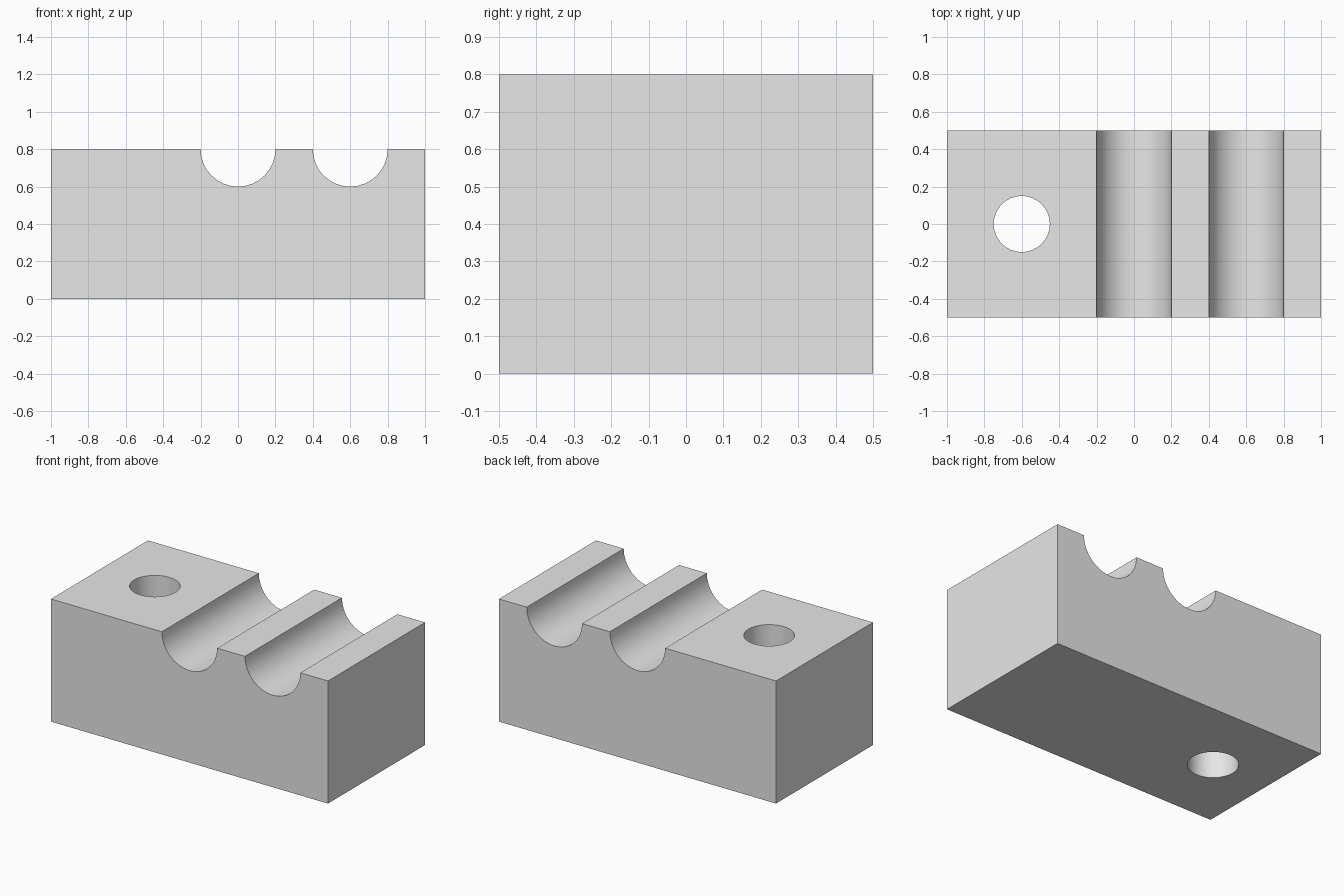
import bpy
import bmesh
import math

cube = bpy.data.objects.get("Cube")
if cube:
    bpy.data.objects.remove(cube, do_unlink=True)

LENGTH, DEPTH, HEIGHT = 2.0, 1.0, 0.8
GROOVE_RADIUS, GROOVE_CENTRES = 0.2, (0.0, 0.6)
HOLE_RADIUS, HOLE_X = 0.15, -0.6
SEGMENTS = 32

grey = bpy.data.materials.new("light grey")
grey.use_nodes = True
colour = (0.8, 0.8, 0.8, 1.0)
grey.diffuse_color = colour
grey.node_tree.nodes["Principled BSDF"].inputs["Base Color"].default_value = colour

# Side profile: a rectangle with two half-round grooves in its top edge
half = LENGTH / 2
profile = [(half, HEIGHT), (half, 0), (-half, 0), (-half, HEIGHT)]
for cx in GROOVE_CENTRES:
    for i in range(SEGMENTS // 2 + 1):
        a = math.pi + 2 * math.pi * i / SEGMENTS
        profile.append((cx + GROOVE_RADIUS * math.cos(a),
                        HEIGHT + GROOVE_RADIUS * math.sin(a)))

# Block: profile extruded from front to back
bm = bmesh.new()
face = bm.faces.new([bm.verts.new((x, -DEPTH / 2, z)) for x, z in profile])
extruded = bmesh.ops.extrude_face_region(bm, geom=[face])["geom"]
bmesh.ops.translate(bm, vec=(0, DEPTH, 0),
                    verts=[v for v in extruded if isinstance(v, bmesh.types.BMVert)])
bmesh.ops.recalc_face_normals(bm, faces=bm.faces)
mesh = bpy.data.meshes.new("grooved_block")
bm.to_mesh(mesh)
bm.free()
mesh.materials.append(grey)
block = bpy.data.objects.new("grooved_block", mesh)
bpy.context.collection.objects.link(block)

# Through hole, cut from top to bottom
bpy.ops.mesh.primitive_cylinder_add(vertices=SEGMENTS, radius=HOLE_RADIUS,
                                    depth=HEIGHT * 2, location=(HOLE_X, 0, HEIGHT / 2))
cutter = bpy.context.object
cutter.name = "hole_cutter"
cutter.hide_render = True
cutter.data.materials.append(grey)

bpy.ops.object.select_all(action='DESELECT')
block.select_set(True)
bpy.context.view_layer.objects.active = block
cut = block.modifiers.new("through_hole", 'BOOLEAN')
cut.operation = 'DIFFERENCE'
cut.solver = 'EXACT'
cut.object = cutter
bpy.ops.object.modifier_apply(modifier=cut.name)
bpy.data.objects.remove(cutter, do_unlink=True)

# Smooth groove and hole walls, crisp block edges
bpy.ops.object.shade_smooth_by_angle(angle=math.radians(30))
